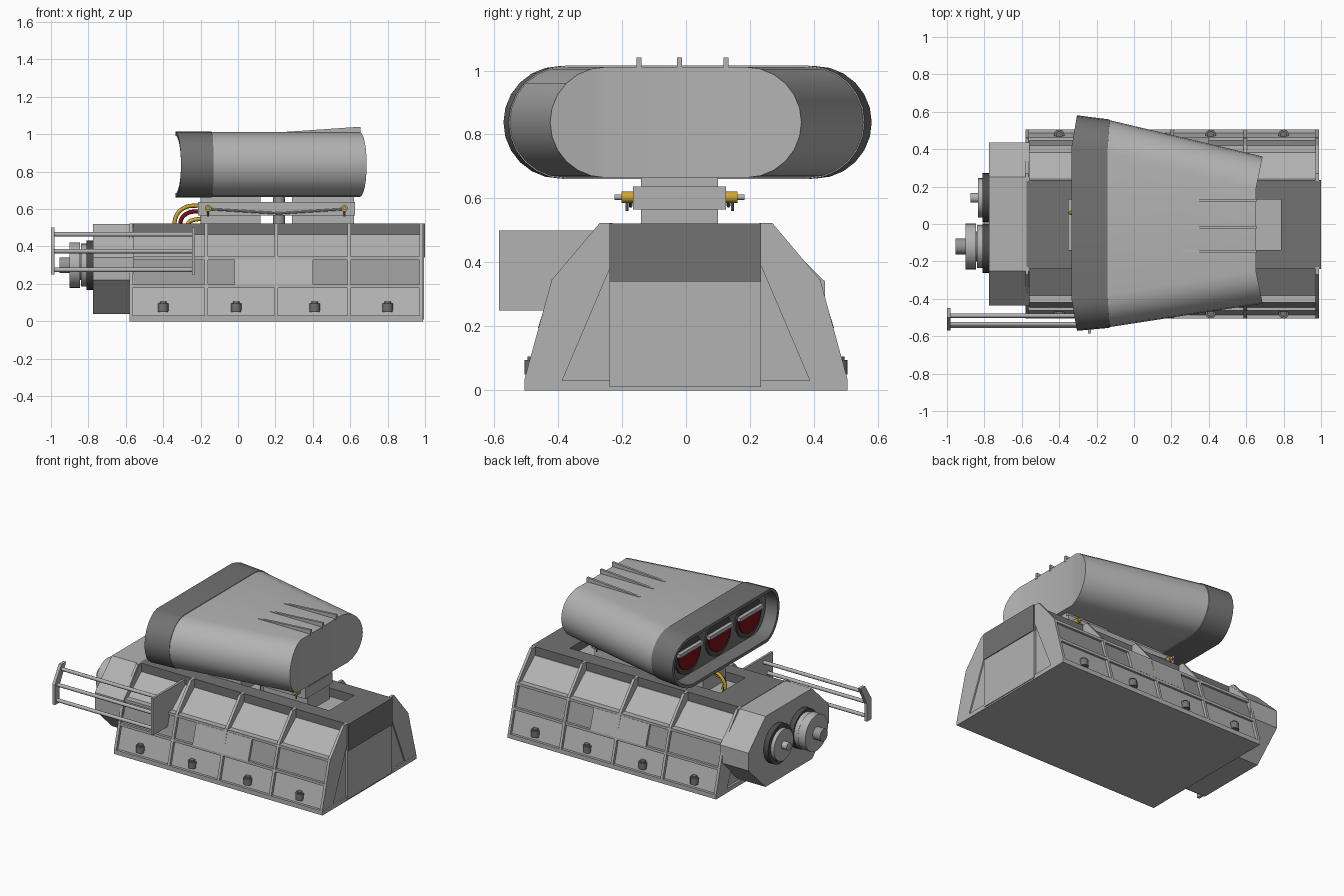
import bpy, bmesh, math
from mathutils import Vector

cube = bpy.data.objects.get("Cube")
if cube:
    bpy.data.objects.remove(cube)


def material(name, r, g, b):
    m = bpy.data.materials.new(name)
    m.use_nodes = True
    m.diffuse_color = (r, g, b, 1)
    m.node_tree.nodes["Principled BSDF"].inputs["Base Color"].default_value = (r, g, b, 1)
    return m


LIGHT = material("light_grey", .45, .45, .45)
MID = material("mid_grey", .31, .31, .31)
DARK = material("dark_grey", .17, .17, .17)
BLACK = material("charcoal", .07, .07, .07)
RED = material("dark_red", .2, .005, .008)
YELLOW = material("yellow", .6, .38, .03)


def finish(name, bm, mats, smooth=False):
    bmesh.ops.recalc_face_normals(bm, faces=bm.faces)
    me = bpy.data.meshes.new(name)
    bm.to_mesh(me)
    bm.free()
    ob = bpy.data.objects.new(name, me)
    bpy.context.collection.objects.link(ob)
    for m in mats:
        me.materials.append(m)
    if smooth:
        bpy.ops.object.select_all(action='DESELECT')
        ob.select_set(True)
        bpy.context.view_layer.objects.active = ob
        bpy.ops.object.shade_smooth_by_angle(angle=math.radians(35))
    return ob


def prism(name, pts, a, b, mat, axis="x"):
    """Extrude a flat outline from a to b along x (yz outline) or y (xz outline)."""
    bm = bmesh.new()
    place = (lambda p, t: (t, p[0], p[1])) if axis == "x" else (lambda p, t: (p[0], t, p[1]))
    r1, r2 = ([bm.verts.new(place(p, t)) for p in pts] for t in (a, b))
    n = len(pts)
    bm.faces.new(r1)
    bm.faces.new(r2)
    for i in range(n):
        j = (i + 1) % n
        bm.faces.new((r1[i], r1[j], r2[j], r2[i]))
    return finish(name, bm, [mat])


def box(name, x, y, z, mat):
    return prism(name, [(y[0], z[0]), (y[1], z[0]), (y[1], z[1]), (y[0], z[1])], *x, mat)


def rod(name, p, q, r, mat, seg=12):
    p, q = Vector(p), Vector(q)
    bm = bmesh.new()
    bmesh.ops.create_cone(bm, cap_ends=True, segments=seg, radius1=r, radius2=r, depth=(q - p).length)
    rot = Vector((0, 0, 1)).rotation_difference(q - p).to_matrix()
    for v in bm.verts:
        v.co = rot @ v.co + (p + q) / 2
    return finish(name, bm, [mat], True)


def mirrored(half):
    return half + [(-y, z) for y, z in reversed(half)]


# Hull core and base
core = [(.49, .02), (.445, .185), (.40, .33), (.24, .465)]
prism("hull_core", mirrored(core), -.565, .98, LIGHT)
box("base_plate", (-.58, .99), (-.505, .505), (0, .03), LIGHT)
box("end_panel", (.97, .995), (-.24, .235), (.01, .34), LIGHT)

# Dark deck framing a rectangular well
box("deck_front_end", (-.575, -.35), (-.24, .235), (.44, .522), DARK)
box("deck_rear_end", (.785, 1.0), (-.24, .235), (.34, .522), DARK)
for label, y in (("right", (-.24, -.14)), ("left", (.13, .235))):
    box("deck_side_" + label, (-.35, .785), y, (.44, .522), DARK)

# Sides: ribs, rails, middle panels, plates and knobs
rib = [(.23, .40), (.23, .523), (.27, .523), (.42, .345), (.505, .035), (.505, .0), (.40, .0)]
for s in (-1, 1):
    for x in (-.572, -.17, .205, .595, .98):
        prism("side_rib", [(s * y, z) for y, z in rib], x - .009, x + .009, LIGHT)
    for y, z in ((.42, .337), (.462, .187)):
        box("side_rail", (-.58, .985), sorted((s * (y - .06), s * y)), (z - .009, z + .009), LIGHT)
    for x0, x1, mat, out in ((-.56, -.02, MID, .003), (.4, .97, MID, .003), (-.02, .4, LIGHT, .02)):
        y0, y1 = .443 + out, .401 + out
        prism("middle_panel", [(s * y, z) for y, z in ((y0, .195), (y1, .33), (.38, .33), (.38, .195))],
              x0, x1, mat)
    for x in (-.4, -.01, .41, .8):
        rod("side_knob", (x, s * .477, .05), (x, s * .477, .095), .028, DARK)
        rod("knob_cap", (x, s * .477, .09), (x, s * .477, .105), .018, DARK)

# Drive cover with pulleys
cover = [(.25, .04), (.435, .22), (.435, .34), (.25, .52)]
prism("drive_cover", mirrored(cover), -.775, -.56, LIGHT)
for name, y, x0, x1, r, mat in (
        ("small_pulley_back", .14, -.81, -.77, .132, BLACK),
        ("small_pulley_disc", .14, -.835, -.81, .105, LIGHT),
        ("small_pulley_shaft", .14, -.875, -.83, .026, LIGHT),
        ("large_pulley_back", -.13, -.81, -.77, .132, BLACK),
        ("large_pulley_disc", -.12, -.84, -.81, .115, LIGHT),
        ("large_pulley_core", -.12, -.85, -.83, .08, DARK),
        ("large_pulley_front", -.12, -.9, -.845, .122, LIGHT),
        ("large_pulley_hub", -.12, -.955, -.9, .042, MID)):
    rod(name, (x0, y, .30), (x1, y, .30), r, mat, 32)

# Side rack
box("rack_bracket", (-.245, -.23), (-.585, -.24), (.25, .5), LIGHT)
prism("rack_end_plate", [(-.45, .5), (-.5, .5), (-.57, .39), (-.57, .25), (-.52, .25), (-.52, .37)],
      -1.0, -.98, LIGHT)
for y, z in ((-.49, .465), (-.535, .375), (-.545, .275)):
    rod("rack_bar", (-.99, y, z), (-.235, y, z), .012, LIGHT)

# Throttle bodies between deck and scoop
for label, x in (("front", (-.2, .12)), ("rear", (.29, .62))):
    box("throttle_body_" + label, x, (-.14, .10), (.46, .675), LIGHT)
box("throttle_rail", (-.215, .625), (-.165, .125), (.565, .637), LIGHT)
rod("centre_post", (.22, -.02, .46), (.22, -.02, .67), .032, MID)
for s, y in ((-1, -.165), (1, .125)):
    for x in (-.16, .57):
        rod("yellow_bolt", (x, y - s * .01, .604), (x, y + s * .036, .604), .018, YELLOW)
        rod("bolt_shaft", (x, y, .604), (x, y + s * .058, .604), .009, LIGHT)
        rod("bolt_lever", (x, y + s * .02, .56), (x, y + s * .02, .6), .005, DARK, 8)
        rod("linkage_rod", (x, y + s * .008, .6), (.22, y + s * .008, .577), .006, LIGHT, 8)


# Cables
def cable(name, pts, mat):
    cu = bpy.data.curves.new(name, 'CURVE')
    cu.dimensions = '3D'
    cu.bevel_depth = .011
    cu.bevel_resolution = 2
    sp = cu.splines.new('BEZIER')
    sp.bezier_points.add(len(pts) - 1)
    for bp, p in zip(sp.bezier_points, pts):
        bp.co = p
        bp.handle_left_type = bp.handle_right_type = 'AUTO'
    cu.materials.append(mat)
    bpy.context.collection.objects.link(bpy.data.objects.new(name, cu))


for name, y, drop, mat in (("yellow_cable_outer", .06, 0, YELLOW), ("red_cable", .02, .03, RED),
                           ("yellow_cable_inner", -.03, .07, YELLOW)):
    cable(name, [(-.19, y, .62 - drop), (-.29 + drop / 2, y, .605 - drop),
                 (-.335 + drop, y, .55 - drop / 3), (-.33 + drop, y, .46)], mat)

# Air scoop: lofted capsule sections, flared at the mouth
ARC = 12


def capsule(x, cy, straight, r, bow):
    pts = []
    for side, start in ((1, -90), (-1, 90)):
        for i in range(ARC + 1):
            a = math.radians(start + 180 * i / ARC)
            pts.append((x + bow * abs(math.cos(a)), cy + side * straight + r * math.cos(a),
                        .838 + r * math.sin(a)))
    return pts


def loft(name, sections, mats, band_mats, cap_mats):
    bm = bmesh.new()
    rings = [[bm.verts.new(p) for p in sec] for sec in sections]
    n, h = len(rings[0]), ARC // 2
    for a, b, m in zip(rings, rings[1:], band_mats):
        for i in range(n):
            j = (i + 1) % n
            bm.faces.new((a[i], a[j], b[j], b[i])).material_index = m
    # Caps run in strips between the upper and lower halves
    for ring, m in ((rings[0], cap_mats[0]), (rings[-1], cap_mats[1])):
        for i in range(n // 2):
            quad = [ring[h + i], ring[(h + i + 1) % n], ring[(h - i - 1) % n], ring[(h - i) % n]]
            f = bm.faces.new(list(dict.fromkeys(quad)))
            f.material_index = m
    return finish(name, bm, mats, True)


loft("scoop",
     [capsule(-.24, .005, .40, .148, .02), capsule(-.335, .005, .40, .155, .03),
      capsule(-.335, .005, .40, .176, .03), capsule(-.142, .002, .38, .177, .012),
      capsule(-.142, .002, .38, .173, .012), capsule(.652, -.032, .22, .173, .036)],
     [LIGHT, DARK], [1, 1, 1, 0, 0], (1, 0))

# Scoop intake flaps: red lower discs under grey pivot bars
for y in (-.32, .005, .33):
    rod("intake_ring", (-.25, y, .838), (-.222, y, .838), .135, BLACK, 32)
    arc = [math.radians(180 + 180 * i / 16) for i in range(17)]
    prism("intake_flap", [(y + .122 * math.cos(a), .865 + .13 * math.sin(a)) for a in arc],
          -.258, -.249, RED)
    box("flap_pivot", (-.275, -.245), (y - .125, y + .125), (.86, .884), LIGHT)

# Fins on top of the scoop
for y in (-.147, -.02, .125):
    prism("scoop_fin", [(.26, 1.0), (.655, 1.0), (.655, 1.04), (.26, 1.013)], y - .008, y + .008, LIGHT, "y")
